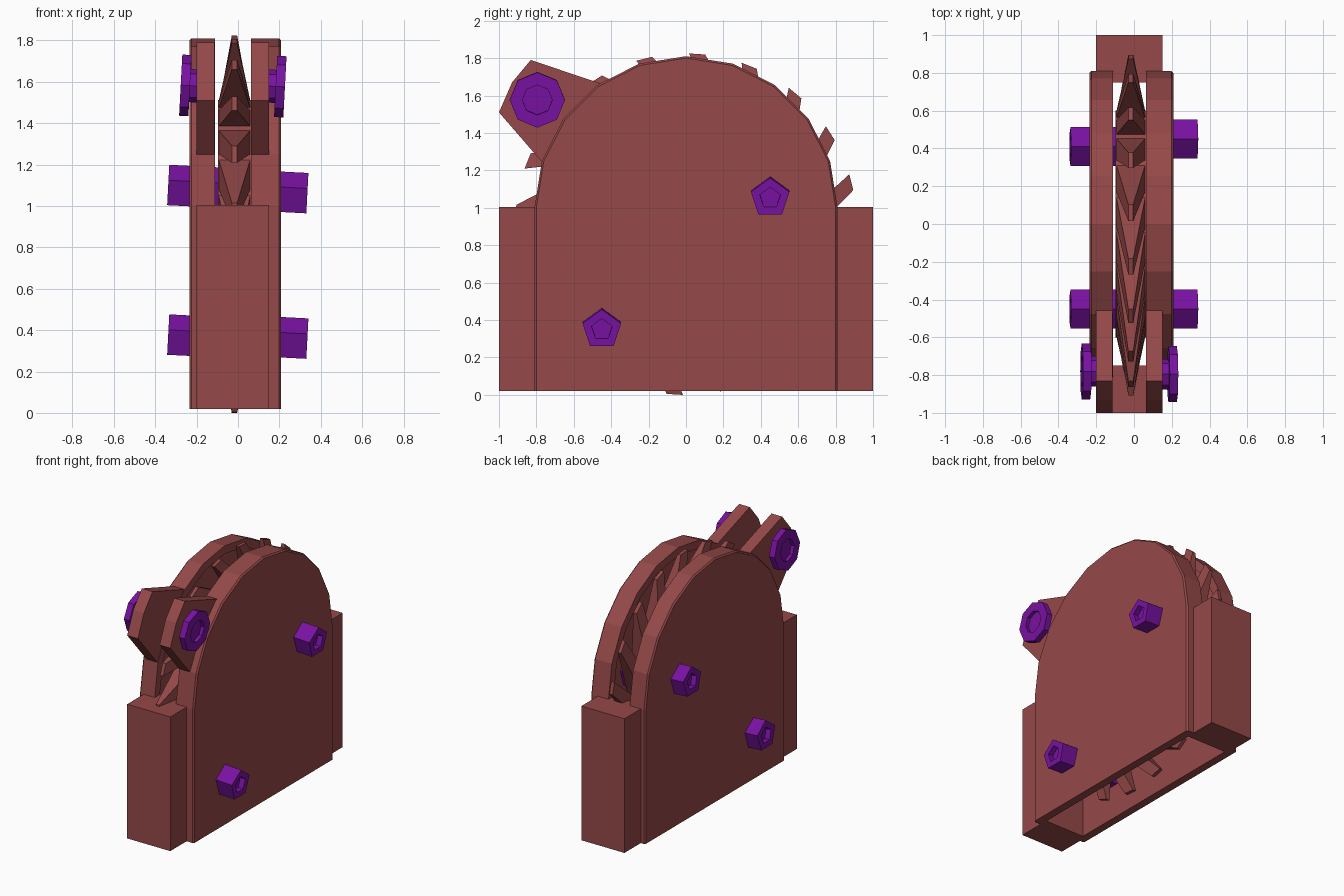
import bpy, bmesh
from math import sin, cos, pi, radians

if "Cube" in bpy.data.objects:
    bpy.data.objects.remove(bpy.data.objects["Cube"])


def material(name, color):
    m = bpy.data.materials.new(name)
    m.diffuse_color = color
    m.use_nodes = True
    m.node_tree.nodes["Principled BSDF"].inputs["Base Color"].default_value = m.diffuse_color
    return m


RED = material("red_metal", (0.30, 0.065, 0.065, 1))
PURPLE = material("purple_bolt", (0.19, 0.006, 0.36, 1))


def finish(name, bm, mat, loc=(0, 0, 0), tilt=0):
    bmesh.ops.recalc_face_normals(bm, faces=bm.faces)
    me = bpy.data.meshes.new(name)
    bm.to_mesh(me)
    bm.free()
    me.materials.append(mat)
    ob = bpy.data.objects.new(name, me)
    ob.location = loc
    ob.rotation_euler.y = tilt
    bpy.context.collection.objects.link(ob)
    return ob


def loft(bm, rings):
    """Skin a list of equal-length point rings and cap both ends."""
    vs = [[bm.verts.new(p) for p in ring] for ring in rings]
    n = len(vs[0])
    for a, b in zip(vs, vs[1:]):
        for i in range(n):
            bm.faces.new((a[i], a[(i + 1) % n], b[(i + 1) % n], b[i]))
    bm.faces.new(vs[0])
    bm.faces.new(vs[-1])


def at_x(profile, x):
    return [(x, y, z) for y, z in profile]


def polygon(n, r):
    return [(r * sin(2 * pi * i / n), r * cos(2 * pi * i / n)) for i in range(n)]


def arch(r, bottom=0.02):
    """Half circle standing on straight legs."""
    arc = [(r * cos(pi * i / 10), 1 + r * sin(pi * i / 10)) for i in range(11)]
    return [(r, bottom)] + arc + [(-r, bottom)]


# Casing halves: outer cover with chamfered rim, plus arched inner wall
for side, inner, outer in (("left", -0.11, -0.235), ("right", 0.063, 0.208)):
    s = 1 if outer > 0 else -1
    bm = bmesh.new()
    loft(bm, [at_x(arch(0.81), outer - s * 0.06),
              at_x(arch(0.81), outer - s * 0.01),
              at_x(arch(0.80), outer)])
    finish(side + "_cover", bm, RED)
    bm = bmesh.new()
    wall = arch(0.81) + arch(0.75)[::-1]
    loft(bm, [at_x(wall, inner), at_x(wall, outer - s * 0.06)])
    finish(side + "_rim_wall", bm, RED)

# End blocks
for name, y0, y1 in (("front_block", -1, -0.75), ("back_block", 0.75, 1)):
    bm = bmesh.new()
    block = [(y0, 0.02), (y1, 0.02), (y1, 1.005), (y0, 1.005)]
    loft(bm, [at_x(block, -0.2), at_x(block, 0.15)])
    finish(name, bm, RED)

# Toothed wheel: hub disc and slanted tapering teeth
CX, CZ, HALF = -0.017, 0.912, 0.08
bm = bmesh.new()
loft(bm, [at_x(polygon(20, 0.6), -HALF), at_x(polygon(20, 0.6), HALF)])


def polar(x, r, deg):
    return (x, r * sin(radians(deg)), r * cos(radians(deg)))


for k in range(20):
    a = 18 * k + 1

    def section(r, a0, a1, w):
        return [polar(-w, r, a0), polar(w, r, a0), polar(w, r, a1), polar(-w, r, a1)]

    loft(bm, [section(0.58, a + 17, a + 33, HALF), section(0.913, a, a + 5.5, 0.013)])
finish("toothed_wheel", bm, RED, (CX, 0, CZ))

# Bracket lugs
lug = [(-0.40, 1.645), (-0.83, 1.79), (-0.93, 1.67), (-1.0, 1.51), (-0.775, 1.25), (-0.6, 1.35)]
for side, x0, x1 in (("left", -0.2, -0.113), ("right", 0.063, 0.15)):
    bm = bmesh.new()
    loft(bm, [at_x(lug, x0), at_x(lug, x1)])
    finish(side + "_bracket_lug", bm, RED)


def bolt(name, n, s, loc, rings):
    """Bolt pointing out along x from (radius, x) steps."""
    bm = bmesh.new()
    loft(bm, [at_x(polygon(n, r), s * x) for r, x in rings])
    finish(name, bm, PURPLE, loc, radians(3))


# Five-sided bolts through the covers, with socketed ends
socket = [(0.108, -0.13), (0.108, 0.12), (0.058, 0.12), (0.058, 0.08)]
for side, s, x, spots in (
        ("right", 1, 0.215, ((0.45, 1.058), (-0.45, 0.355))),
        ("left", -1, -0.218, ((0.41, 1.085), (-0.45, 0.362)))):
    for label, (y, z) in zip(("upper", "lower"), spots):
        bolt(f"{side}_{label}_bolt", 5, s, (x, y, z), socket)

# Eight-sided bolts on the bracket
head = [(0.08, -0.03), (0.08, 0.035), (0.148, 0.035), (0.148, 0.08), (0.08, 0.08), (0.08, 0.055)]
bolt("right_bracket_bolt", 8, 1, (0.147, -0.795, 1.58), head)
bolt("left_bracket_bolt", 8, -1, (-0.197, -0.78, 1.58), head)
